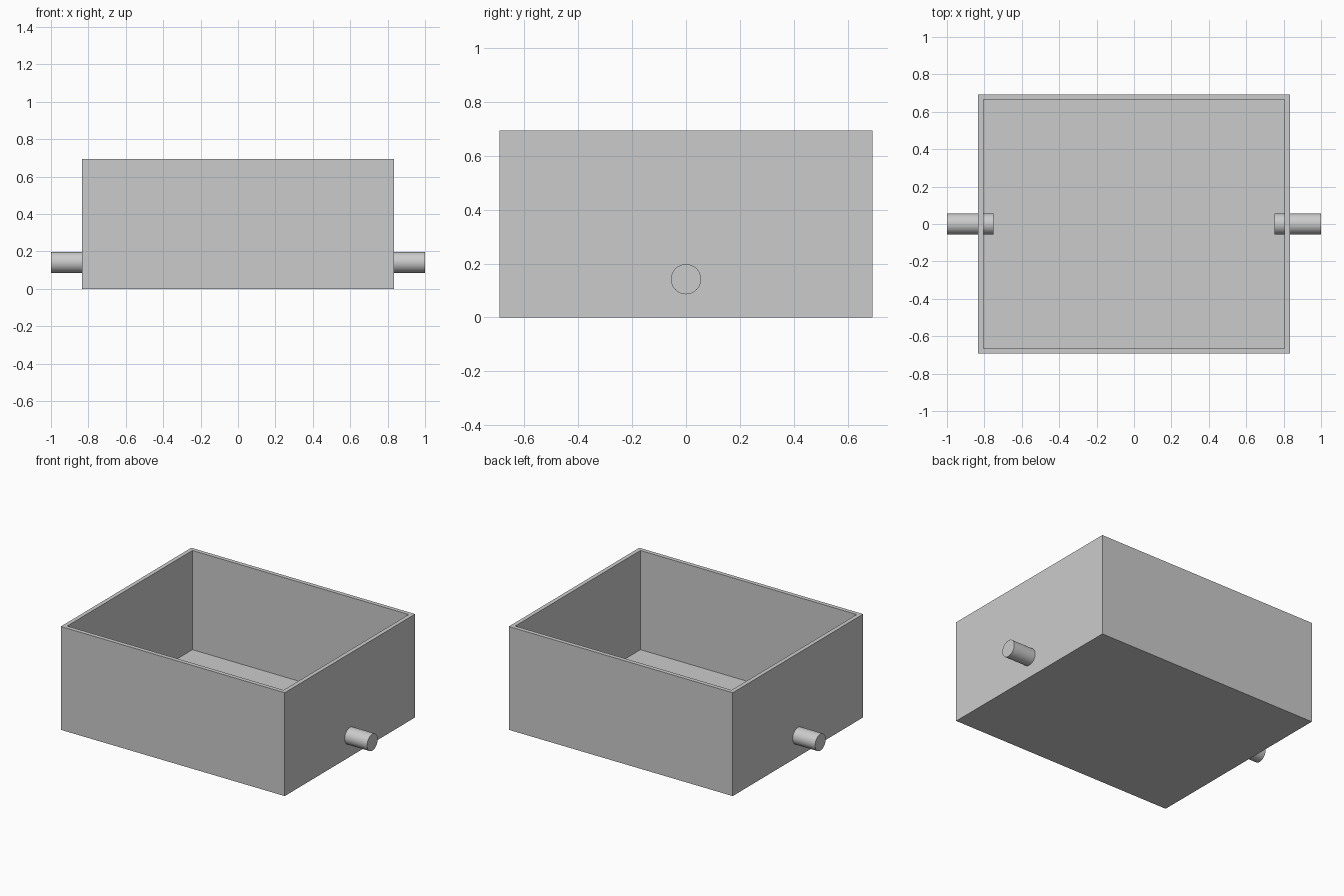
import bpy
import bmesh
import math
from mathutils import Matrix, Vector

cube = bpy.data.objects.get("Cube")
if cube:
    bpy.data.objects.remove(cube, do_unlink=True)

WIDTH, DEPTH, HEIGHT, WALL = 1.666, 1.386, 0.695, 0.028
PIPE_RADIUS, PIPE_Z, PIPE_INNER, PIPE_OUTER = 0.056, 0.142, 0.75, 1.0

grey = bpy.data.materials.new("light_grey")
grey.use_nodes = True
grey.diffuse_color = (0.6, 0.6, 0.6, 1)
grey.node_tree.nodes["Principled BSDF"].inputs["Base Color"].default_value = grey.diffuse_color


def add_object(name, bm):
    mesh = bpy.data.meshes.new(name)
    bm.to_mesh(mesh)
    bm.free()
    mesh.materials.append(grey)
    obj = bpy.data.objects.new(name, mesh)
    bpy.context.collection.objects.link(obj)
    return obj


# Open tray: inset the top face for the rim, then sink it to the floor
bm = bmesh.new()
bmesh.ops.create_cube(bm, size=1)
bmesh.ops.scale(bm, vec=(WIDTH, DEPTH, HEIGHT), verts=bm.verts)
bmesh.ops.translate(bm, vec=(0, 0, HEIGHT / 2), verts=bm.verts)
bm.normal_update()
top = max(bm.faces, key=lambda f: f.calc_center_median().z)
bmesh.ops.inset_region(bm, faces=[top], thickness=WALL, use_even_offset=True)
cavity = bmesh.ops.extrude_discrete_faces(bm, faces=[top])["faces"][0]
bmesh.ops.translate(bm, vec=Vector((0, 0, WALL - HEIGHT)), verts=cavity.verts)
bmesh.ops.recalc_face_normals(bm, faces=bm.faces)
add_object("open_box", bm)

# Pipe stubs passing through the two side walls
for side, name in ((1, "left_pipe"), (-1, "right_pipe")):
    bm = bmesh.new()
    place = Matrix.Translation((side * (PIPE_INNER + PIPE_OUTER) / 2, 0, PIPE_Z))
    bmesh.ops.create_cone(bm, cap_ends=True, segments=48,
                          radius1=PIPE_RADIUS, radius2=PIPE_RADIUS,
                          depth=PIPE_OUTER - PIPE_INNER,
                          matrix=place @ Matrix.Rotation(math.pi / 2, 4, "Y"))
    pipe = add_object(name, bm)
    bpy.ops.object.select_all(action="DESELECT")
    pipe.select_set(True)
    bpy.context.view_layer.objects.active = pipe
    bpy.ops.object.shade_smooth_by_angle(angle=math.radians(30))
